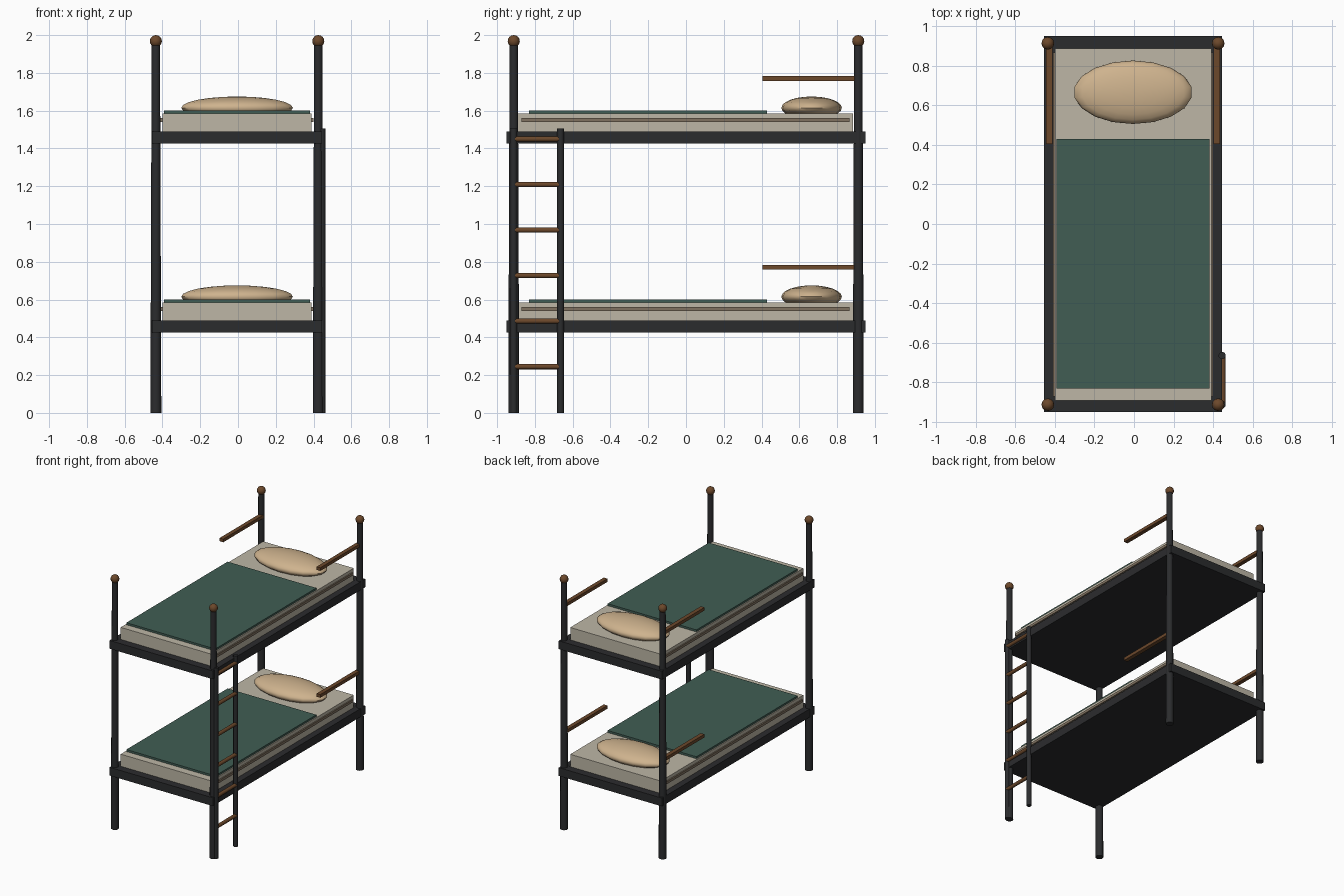
import bpy, math
from mathutils import Vector

cube = bpy.data.objects.get("Cube")
if cube:
    bpy.data.objects.remove(cube, do_unlink=True)

CX = -0.005          # bed axis; the ladder sits outside on the left side
POST_X, POST_Y = 0.43, 0.912


def material(name, rgb):
    m = bpy.data.materials.new(name)
    m.use_nodes = True
    color = (*rgb, 1)
    m.diffuse_color = color
    m.node_tree.nodes["Principled BSDF"].inputs["Base Color"].default_value = color
    return m


metal = material("dark metal", (0.024, 0.025, 0.027))
wood = material("brown wood", (0.15, 0.065, 0.024))
linen = material("mattress linen", (0.51, 0.47, 0.38))
piping = material("piping taupe", (0.22, 0.17, 0.12))
green = material("green blanket", (0.052, 0.11, 0.088))
tan = material("tan pillow", (0.62, 0.45, 0.27))


def finish(name, mat, smooth=False):
    ob = bpy.context.object
    ob.name = name
    ob.data.materials.append(mat)
    if smooth:
        bpy.ops.object.shade_smooth_by_angle(angle=math.radians(50))
    return ob


def box(name, mat, low, high):
    low, high = Vector(low), Vector(high)
    bpy.ops.mesh.primitive_cube_add(size=1, location=(low + high) / 2)
    bpy.context.object.scale = high - low
    bpy.ops.object.transform_apply(location=False, rotation=False)
    return finish(name, mat)


def rod(name, mat, start, end, r1, r2, sides=12):
    start, end = Vector(start), Vector(end)
    axis = end - start
    bpy.ops.mesh.primitive_cone_add(
        vertices=sides, radius1=r1, radius2=r2, depth=axis.length,
        location=(start + end) / 2,
        rotation=axis.to_track_quat('Z', 'Y').to_euler())
    return finish(name, mat, True)


def ball(name, mat, center, radii, segments, rings):
    bpy.ops.mesh.primitive_uv_sphere_add(segments=segments, ring_count=rings,
                                         radius=1, location=center)
    bpy.context.object.scale = radii
    bpy.ops.object.transform_apply(location=False, rotation=False)
    return finish(name, mat, True)


# Tapered corner posts with round finials
for sx, side in ((-1, "right"), (1, "left")):
    for sy, end in ((-1, "front"), (1, "back")):
        x, y = CX + sx * POST_X, sy * POST_Y
        rod(f"{end}_{side}_post", metal, (x, y, 0), (x, y, 1.96), 0.029, 0.022)
        ball(f"{end}_{side}_finial", wood, (x, y, 1.968), (0.032,) * 3, 12, 8)

# Two bunks
for level, z in (("lower", 0.425), ("upper", 1.425)):
    # Frame rails and base board
    for s, side in ((-1, "right"), (1, "left")):
        xs = sorted((CX + s * 0.40, CX + s * 0.45))
        box(f"{level}_{side}_rail", metal, (xs[0], -0.95, z), (xs[1], 0.95, z + 0.065))
    for s, end in ((-1, "front"), (1, "back")):
        ys = sorted((s * 0.89, s * 0.95))
        box(f"{level}_{end}_rail", metal, (CX - 0.40, ys[0], z), (CX + 0.40, ys[1], z + 0.065))
    box(f"{level}_base", metal, (CX - 0.40, -0.89, z), (CX + 0.40, 0.89, z + 0.06))

    # Bedding
    box(f"{level}_mattress", linen, (CX - 0.395, -0.89, z + 0.06), (CX + 0.395, 0.885, z + 0.16))
    for s, side in ((-1, "right"), (1, "left")):
        xs = sorted((CX + s * 0.39, CX + s * 0.405))
        box(f"{level}_{side}_piping", piping, (xs[0], -0.87, z + 0.115), (xs[1], 0.865, z + 0.135))
    box(f"{level}_blanket", green, (CX - 0.387, -0.83, z + 0.155), (CX + 0.387, 0.43, z + 0.176))
    ball(f"{level}_pillow", tan, (CX, 0.665, z + 0.19), (0.30, 0.16, 0.06), 18, 12)

    # Guard bars at the head end
    for s, side in ((-1, "right"), (1, "left")):
        x = CX + s * 0.423
        box(f"{level}_{side}_guard", wood, (x - 0.016, 0.405, z + 0.333), (x + 0.016, 0.905, z + 0.358))

# Ladder on the left side
LX = 0.445
for name, y in (("front", -0.912), ("back", -0.664)):
    rod(f"ladder_{name}_rail", metal, (LX, y, 0), (LX, y, 1.505), 0.0185, 0.0185, 10)
for i in range(6):
    z = 0.245 + 0.241 * i
    rod(f"ladder_rung_{i + 1}", wood, (LX + 0.003, -0.905, z), (LX + 0.003, -0.672, z), 0.014, 0.014, 10)
